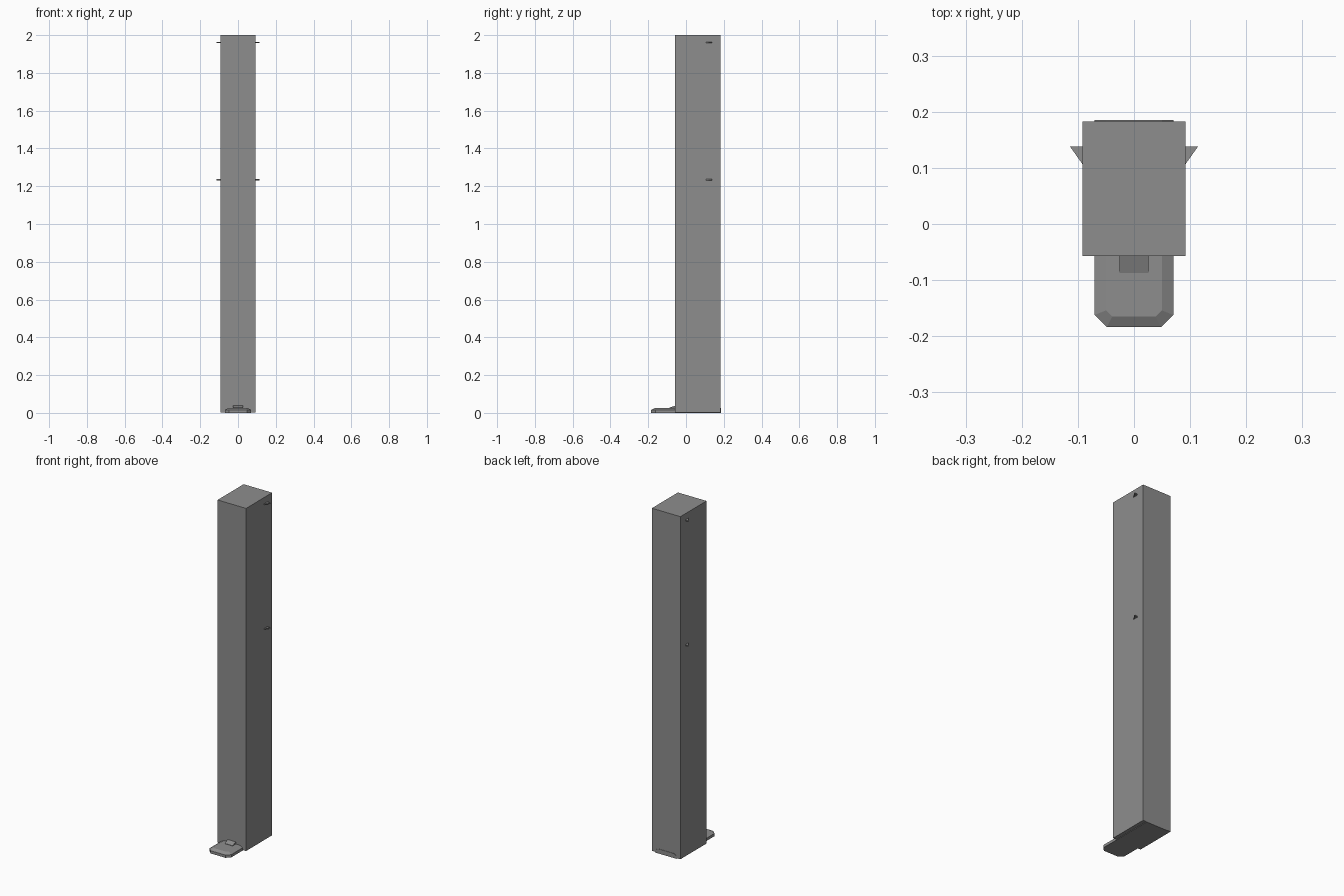
import bpy
import bmesh

cube = bpy.data.objects.get("Cube")
if cube:
    bpy.data.objects.remove(cube, do_unlink=True)

GREY = (0.27, 0.27, 0.27, 1)
grey = bpy.data.materials.new("grey_metal")
grey.use_nodes = True
grey.diffuse_color = GREY
grey.node_tree.nodes["Principled BSDF"].inputs["Base Color"].default_value = GREY


def loft(name, rings):
    """Closed solid through rings that share a point count."""
    bm = bmesh.new()
    loops = [[bm.verts.new(p) for p in ring] for ring in rings]
    n = len(loops[0])
    for low, high in zip(loops, loops[1:]):
        for i in range(n):
            j = (i + 1) % n
            bm.faces.new((low[i], low[j], high[j], high[i]))
    bm.faces.new(loops[0][::-1])
    bm.faces.new(loops[-1])
    bmesh.ops.recalc_face_normals(bm, faces=bm.faces)
    mesh = bpy.data.meshes.new(name)
    bm.to_mesh(mesh)
    bm.free()
    mesh.materials.append(grey)
    obj = bpy.data.objects.new(name, mesh)
    bpy.context.collection.objects.link(obj)
    return obj


def outline(half, front, back, cut, z):
    """Rectangle with its two front corners cut off."""
    return [(-half, back, z), (-half, front + cut, z), (-half + cut, front, z),
            (half - cut, front, z), (half, front + cut, z), (half, back, z)]


def rect(half, front, back, z):
    return [(-half, front, z), (half, front, z), (half, back, z), (-half, back, z)]


# Tall post
loft("post", [rect(0.092, -0.057, 0.183, 0.003), rect(0.092, -0.057, 0.183, 2.0)])

# Foot plate with cut corners and a bevelled top, running under the post
loft("foot_plate", [outline(0.07, -0.184, 0.185, 0.022, 0),
                    outline(0.07, -0.184, 0.185, 0.022, 0.016),
                    outline(0.05, -0.165, 0.185, 0.011, 0.026)])

# Sloping tab where the plate meets the post
loft("plate_tab", [rect(0.026, -0.087, -0.05, 0.02), rect(0.026, -0.087, -0.05, 0.028),
                   [(-0.026, -0.087, 0.028), (0.026, -0.087, 0.028),
                    (0.026, -0.05, 0.041), (-0.026, -0.05, 0.041)]])

# Thin triangular fins on both sides
for side, word in ((-1, "right"), (1, "left")):
    for z, level in ((1.234, "middle"), (1.961, "top")):
        tri = [(side * 0.09, 0.104), (side * 0.114, 0.138), (side * 0.09, 0.138)]
        loft(f"{word}_{level}_fin", [[(x, y, z + d) for x, y in tri] for d in (-0.003, 0.003)])
